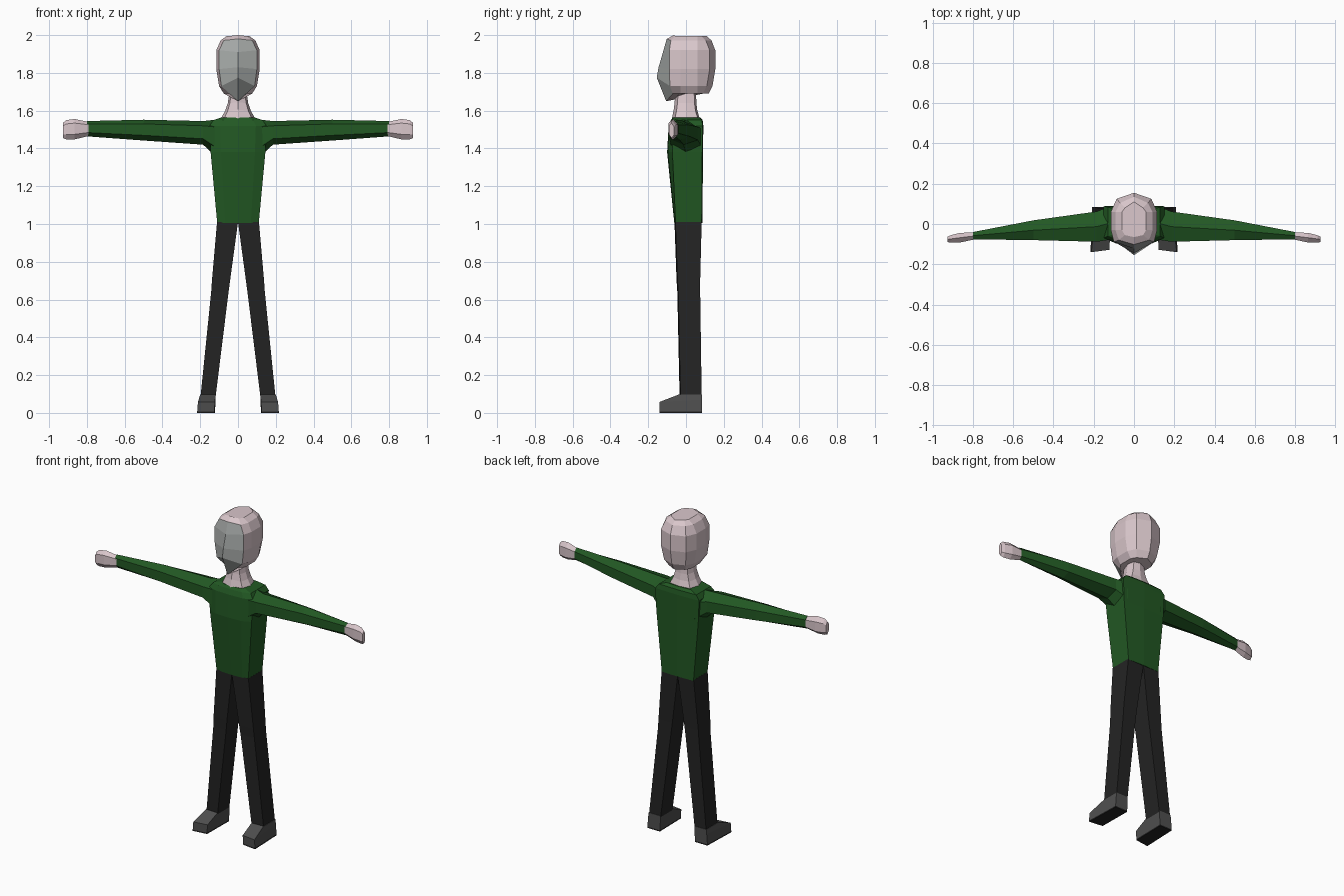
import bpy, bmesh


def material(name, rgb):
    m = bpy.data.materials.new(name)
    m.diffuse_color = (*rgb, 1)
    return m


SKIN = material("pale skin", (0.70, 0.57, 0.60))
MASK = material("grey face", (0.38, 0.40, 0.39))
GREEN = material("green sweater", (0.016, 0.098, 0.017))
BLACK = material("black trousers", (0.017, 0.017, 0.017))
SHOE = material("dark grey shoe", (0.078, 0.078, 0.078))


def loft(name, rings, mats, rule=None, side=1):
    """Skin a stack of equal-sized point rings and cap both ends."""
    bm = bmesh.new()
    vs = [[bm.verts.new((side * x, y, z)) for x, y, z in r] for r in rings]
    n = len(vs[0])
    for k in range(len(vs) - 1):
        a, b = vs[k], vs[k + 1]
        for i in range(n):
            j = (i + 1) % n
            f = bm.faces.new((a[i], a[j], b[j], b[i]))
            if rule:
                f.material_index = rule(k, i, n)
    bm.faces.new(vs[0][::-1])
    bm.faces.new(vs[-1])
    bmesh.ops.recalc_face_normals(bm, faces=bm.faces)
    me = bpy.data.meshes.new(name)
    bm.to_mesh(me)
    bm.free()
    for m in mats:
        me.materials.append(m)
    ob = bpy.data.objects.new(name, me)
    bpy.context.collection.objects.link(ob)
    return ob


def sym(half):
    """Close a half ring (front centre to back centre) across x = 0."""
    return half + [(-x, y, z) for x, y, z in half[-2:0:-1]]


# Head: front ridge (y, z), face edge (x, y), side width, back y, ring height
head = []
for fy, fz, ex, ey, w, back, z in [
        (-0.105, 1.65, 0.045, -0.07, 0.075, 0.12, 1.69),
        (-0.155, 1.775, 0.088, -0.085, 0.100, 0.14, 1.73),
        (-0.145, 1.83, 0.100, -0.088, 0.115, 0.155, 1.82),
        (-0.122, 1.91, 0.100, -0.088, 0.115, 0.155, 1.92),
        (-0.102, 1.98, 0.075, -0.080, 0.092, 0.135, 1.972),
        (-0.065, 2.00, 0.045, -0.055, 0.060, 0.11, 1.995)]:
    head.append(sym([(0, fy, fz), (ex, ey, z), (w, -0.03, z), (w, 0.06, z),
                     (w * 0.75, back - 0.03, z), (0, back, z)]))
loft("head", head, [SKIN, MASK],
     lambda k, i, n: 1 if k < 4 and i in (0, n - 1) else 0)

# Neck, flaring into the collar
loft("neck", [sym([(0, f, z + 0.005), (w * 0.8, f + 0.015, z), (w, 0.0, z),
                   (w * 0.8, b - 0.01, z), (0, b, z)])
              for z, w, f, b in [(1.55, 0.095, -0.075, 0.075),
                                 (1.60, 0.068, -0.065, 0.06),
                                 (1.64, 0.054, -0.060, 0.055),
                                 (1.73, 0.040, -0.055, 0.052)]], [SKIN])

# Torso: height, half width, front centre y, front corner y, back y
loft("torso", [sym([(0, f, z), (w * 0.62, f + 0.004, z), (w, c, z), (w, b, z),
                    (0, b + 0.004, z)])
               for z, w, f, c, b in [(1.005, 0.11, -0.062, -0.055, 0.083),
                                     (1.38, 0.145, -0.100, -0.072, 0.086),
                                     (1.52, 0.152, -0.092, -0.070, 0.088),
                                     (1.55, 0.130, -0.080, -0.060, 0.084),
                                     (1.565, 0.085, -0.070, -0.050, 0.070)]],
     [GREEN])


def limb_ring(x, y0, y1, z0, z1):
    """Six-sided arm section with a slanted top and bottom."""
    ym, h = (y0 + y1) / 2, z1 - z0
    return [(x, y0, z0 + 0.25 * h), (x, ym, z0), (x, y1, z0 + 0.2 * h),
            (x, y1, z0 + 0.75 * h), (x, ym, z1), (x, y0, z0 + 0.8 * h)]


for side, tag in ((1, "left"), (-1, "right")):
    # Sleeve
    loft(tag + "_arm", [limb_ring(*r) for r in [
        (0.12, -0.078, 0.088, 1.36, 1.552), (0.185, -0.088, 0.062, 1.42, 1.545),
        (0.50, -0.080, 0.018, 1.442, 1.552), (0.80, -0.076, -0.040, 1.464, 1.545)]],
        [GREEN], side=side)
    # Hand
    loft(tag + "_hand", [limb_ring(*r) for r in [
        (0.79, -0.076, -0.042, 1.466, 1.54), (0.865, -0.092, -0.044, 1.448, 1.556),
        (0.91, -0.092, -0.056, 1.448, 1.55), (0.927, -0.090, -0.064, 1.455, 1.535)]],
        [SKIN], side=side)
    # Trouser leg
    loft(tag + "_leg", [[(x0, y0, z), (x1, y0 + 0.005, z), (x1, y1, z), (x0, y1, z)]
                        for z, x0, x1, y0, y1 in [
                            (0.09, 0.118, 0.198, -0.034, 0.083),
                            (0.64, 0.050, 0.142, -0.046, 0.075),
                            (0.70, 0.042, 0.138, -0.050, 0.075),
                            (1.01, 0.000, 0.111, -0.061, 0.083)]],
         [BLACK], side=side)
    # Shoe, sloping down to the toe, with a thin dark sole
    loft(tag + "_shoe", [[(a, yt, zt), (b, yt - 0.012, zt), (c, 0.085, zh),
                          (d, 0.085, zh)]
                         for a, b, c, d, yt, zt, zh in [
                             (0.125, 0.216, 0.208, 0.122, -0.128, 0.008, 0.008),
                             (0.122, 0.212, 0.203, 0.118, -0.128, 0.058, 0.070)]]
         + [[(0.118, -0.036, 0.098), (0.200, -0.036, 0.098),
             (0.200, 0.085, 0.098), (0.118, 0.085, 0.098)]],
         [SHOE], side=side)
    loft(tag + "_sole", [[(0.125, -0.128, z), (0.216, -0.14, z),
                          (0.208, 0.085, z), (0.122, 0.085, z)]
                         for z in (0.0, 0.008)], [BLACK], side=side)
